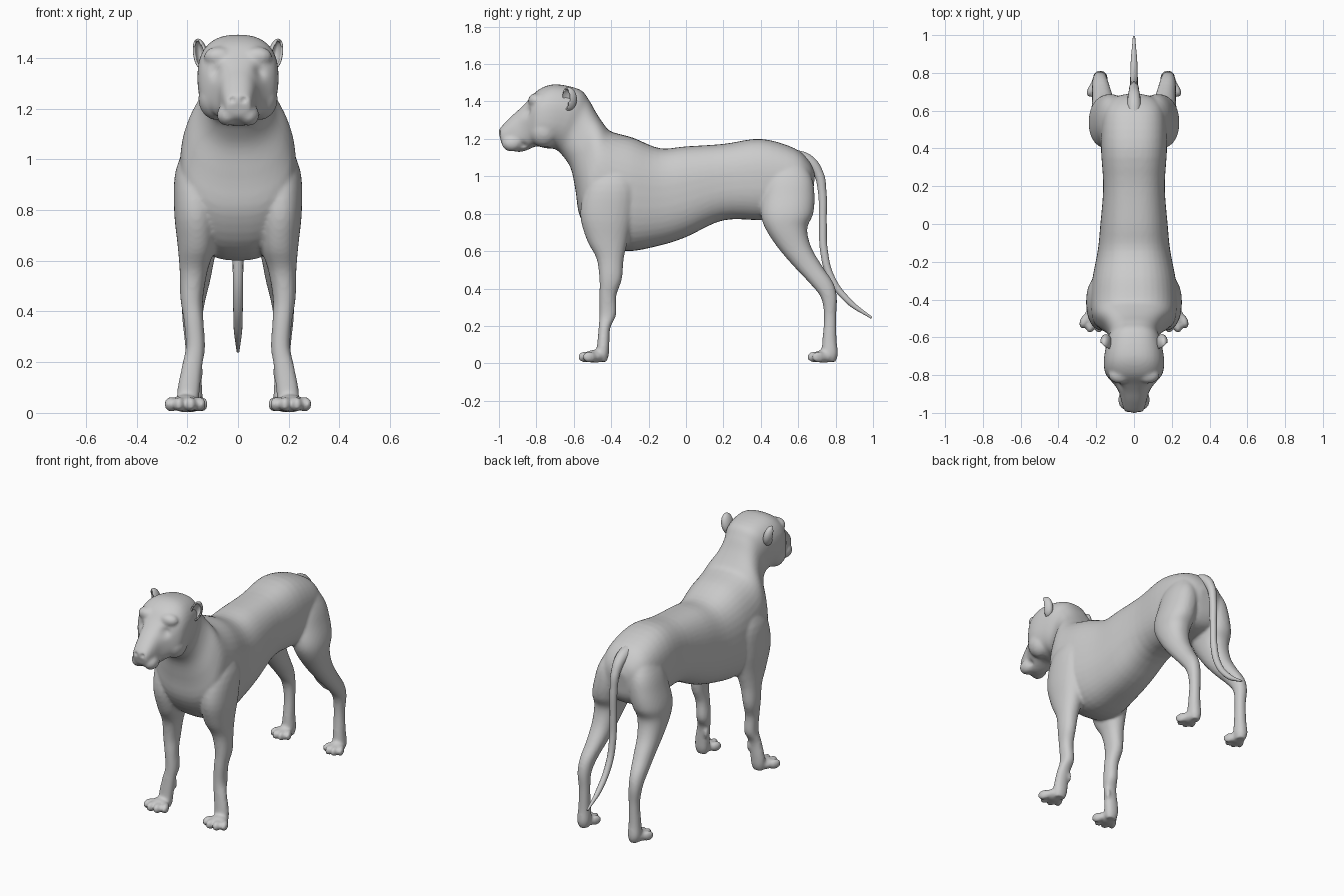
import bpy, bmesh, math
from mathutils import Vector, Matrix

if "Cube" in bpy.data.objects:
    bpy.data.objects.remove(bpy.data.objects["Cube"])


def catmull(a, b, c, d, t):
    return [0.5 * (2 * q + (r - p) * t + (2 * p - 5 * q + 4 * r - s) * t * t
                   + (3 * q - p - 3 * r + s) * t ** 3) for p, q, r, s in zip(a, b, c, d)]


def loft(bm, rings, n=2.4, sides=40, steps=4):
    """Ring: edge point (y, z), opposite edge point (y, z), x centre, half width."""
    path = []
    last = len(rings) - 1
    for i in range(last):
        for k in range(steps):
            path.append(catmull(rings[max(i - 1, 0)], rings[i], rings[i + 1],
                                rings[min(i + 2, last)], k / steps))
    path.append(rings[-1])
    loops = []
    for y1, z1, y2, z2, cx, hw in path:
        loop = []
        for j in range(sides):
            a = 2 * math.pi * j / sides
            u = math.copysign(abs(math.cos(a)) ** (2 / n), math.cos(a))
            v = math.copysign(abs(math.sin(a)) ** (2 / n), math.sin(a))
            loop.append(bm.verts.new((cx + hw * u, (y1 + y2) / 2 + v * (y1 - y2) / 2,
                                      (z1 + z2) / 2 + v * (z1 - z2) / 2)))
        loops.append(loop)
    for a, b in zip(loops, loops[1:]):
        for j in range(sides):
            k = (j + 1) % sides
            bm.faces.new((a[j], a[k], b[k], b[j]))
    bm.faces.new(loops[0])
    bm.faces.new(loops[-1])


def blob(bm, centre, radii, turn=0):
    m = Matrix.Translation(centre) @ Matrix.Rotation(turn, 4, 'Z') @ Matrix.Diagonal((*radii, 1))
    bmesh.ops.create_uvsphere(bm, u_segments=20, v_segments=12, radius=1, matrix=m)


def add_object(name, bm):
    me = bpy.data.meshes.new(name)
    bmesh.ops.recalc_face_normals(bm, faces=bm.faces)
    bm.to_mesh(me)
    bm.free()
    ob = bpy.data.objects.new(name, me)
    bpy.context.collection.objects.link(ob)
    return ob


# torso, neck and head: top y z, bottom y z, half width
trunk = [
    (.69, 1.01, .68, .92, .05), (.66, 1.08, .665, .84, .12), (.58, 1.15, .60, .78, .165),
    (.40, 1.20, .42, .765, .175), (.20, 1.173, .20, .765, .163), (0, 1.16, 0, .675, .178),
    (-.14, 1.15, -.14, .63, .192), (-.28, 1.205, -.32, .60, .222), (-.37, 1.23, -.47, .65, .23),
    (-.41, 1.245, -.565, .78, .222), (-.44, 1.28, -.59, .92, .195), (-.48, 1.34, -.615, 1.04, .15),
    (-.52, 1.41, -.66, 1.11, .13), (-.57, 1.465, -.70, 1.145, .145), (-.70, 1.492, -.75, 1.15, .16),
    (-.79, 1.462, -.80, 1.16, .15), (-.85, 1.40, -.85, 1.14, .105), (-.89, 1.36, -.89, 1.13, .08),
    (-.94, 1.315, -.94, 1.14, .066), (-.99, 1.262, -.98, 1.165, .052), (-1.003, 1.24, -.99, 1.19, .035)]

# legs: z, front y, back y, inner x, outer x
front_leg = [
    (1.10, -.44, -.32, .08, .18), (.96, -.53, -.27, .08, .245), (.80, -.565, -.28, .08, .252),
    (.66, -.53, -.31, .09, .238), (.56, -.478, -.333, .12, .23), (.45, -.463, -.343, .138, .227),
    (.36, -.463, -.373, .136, .213), (.26, -.463, -.373, .13, .206), (.19, -.467, -.405, .14, .22),
    (.10, -.475, -.41, .15, .238), (.045, -.48, -.413, .155, .24), (.008, -.47, -.425, .165, .23)]
hind_leg = [
    (1.12, .48, .60, .04, .12), (1.0, .43, .67, .03, .185), (.90, .41, .687, .03, .215),
    (.80, .40, .68, .045, .238), (.72, .425, .648, .065, .237), (.62, .49, .67, .09, .228),
    (.52, .575, .728, .11, .222), (.43, .66, .787, .132, .222), (.35, .722, .807, .142, .218),
    (.25, .738, .803, .143, .208), (.13, .73, .805, .143, .212), (.05, .725, .812, .14, .218),
    (.008, .735, .80, .15, .205)]

bm = bmesh.new()
loft(bm, [(a, b, c, d, 0, w) for a, b, c, d, w in trunk], 2.5)
for s in (1, -1):
    for leg in (front_leg, hind_leg):
        loft(bm, [(yf, z, yb, z, s * (xi + xo) / 2, (xo - xi) / 2)
                  for z, yf, yb, xi, xo in leg], 2.2)
    # paws: pad plus four splayed toes
    for px, py, w in ((.208, -.49, 1), (.185, .735, .78)):
        blob(bm, (s * px, py, .037), (.056 * w, .055, .035))
        for dx, dy in ((-.055, -.025), (-.02, -.048), (.022, -.048), (.056, -.025)):
            blob(bm, (s * (px + dx * w), py + dy, .034), (.023 * w, .04, .03), s * dx * 7)
    # dewclaw
    blob(bm, (s * .152, -.42, .16), (.014, .014, .04))
    # cheeks, lip pads and brow
    blob(bm, (s * .085, -.76, 1.24), (.072, .08, .085))
    blob(bm, (s * .042, -.93, 1.175), (.042, .055, .043))
    blob(bm, (s * .075, -.80, 1.405), (.06, .045, .04))
body = add_object("body", bm)

# fuse everything into one smooth skin
rm = body.modifiers.new("fuse", 'REMESH')
rm.mode = 'VOXEL'
rm.voxel_size = .0095
sm = body.modifiers.new("relax", 'SMOOTH')
sm.factor = .5
sm.iterations = 5
skin = bpy.data.meshes.new_from_object(body.evaluated_get(bpy.context.evaluated_depsgraph_get()))
body.modifiers.clear()
body.data = skin

# sculpted dents: eye sockets, nostrils, mouth corners, throat crease
dents = [((.085, -.855, 1.345), .028, (-.2, 1, 0), .016), ((.024, -1.0, 1.235), .011, (0, 1, 0), .012),
         ((.075, -.87, 1.165), .018, (-1, .3, 0), .012)]
for v in skin.vertices:
    for c, r, d, amount in dents:
        for s in (1, -1):
            dist = (v.co - Vector((s * c[0], c[1], c[2]))).length
            if dist < 3 * r:
                v.co += Vector((s * d[0], d[1], d[2])) * amount * math.exp(-(dist / r) ** 2)

# ears: cupped shells opening forward and outward
bm = bmesh.new()
bmesh.ops.create_uvsphere(bm, u_segments=32, v_segments=20, radius=1)
opening = Vector((.45, -.85, .1)).normalized()
bmesh.ops.delete(bm, geom=[v for v in bm.verts if v.co.dot(opening) > .45], context='VERTS')
bmesh.ops.transform(bm, verts=bm.verts, matrix=Matrix.Translation((.148, -.63, 1.413))
                    @ Matrix.Rotation(.2, 4, 'Y') @ Matrix.Diagonal((.03, .047, .064, 1)))
ears = add_object("ears", bm)
th = ears.modifiers.new("thickness", 'SOLIDIFY')
th.thickness = .01
ears.modifiers.new("mirror", 'MIRROR')
ears.modifiers.new("round", 'SUBSURF').levels = 1

# tail: tapered curve
cu = bpy.data.curves.new("tail", 'CURVE')
cu.dimensions = '3D'
cu.bevel_depth = 1
cu.bevel_resolution = 5
cu.use_fill_caps = True
pts = [(.57, 1.105, .042), (.65, 1.083, .036), (.708, 1.015, .027), (.728, .92, .023), (.732, .75, .021),
       (.738, .60, .021), (.775, .46, .02), (.87, .332, .017), (.993, .243, .006)]
sp = cu.splines.new('BEZIER')
sp.bezier_points.add(len(pts) - 1)
for p, (y, z, r) in zip(sp.bezier_points, pts):
    p.co = (0, y, z)
    p.radius = r
    p.handle_left_type = p.handle_right_type = 'AUTO'
bpy.context.collection.objects.link(bpy.data.objects.new("tail", cu))

for ob in (body, ears):
    for f in ob.data.polygons:
        f.use_smooth = True
